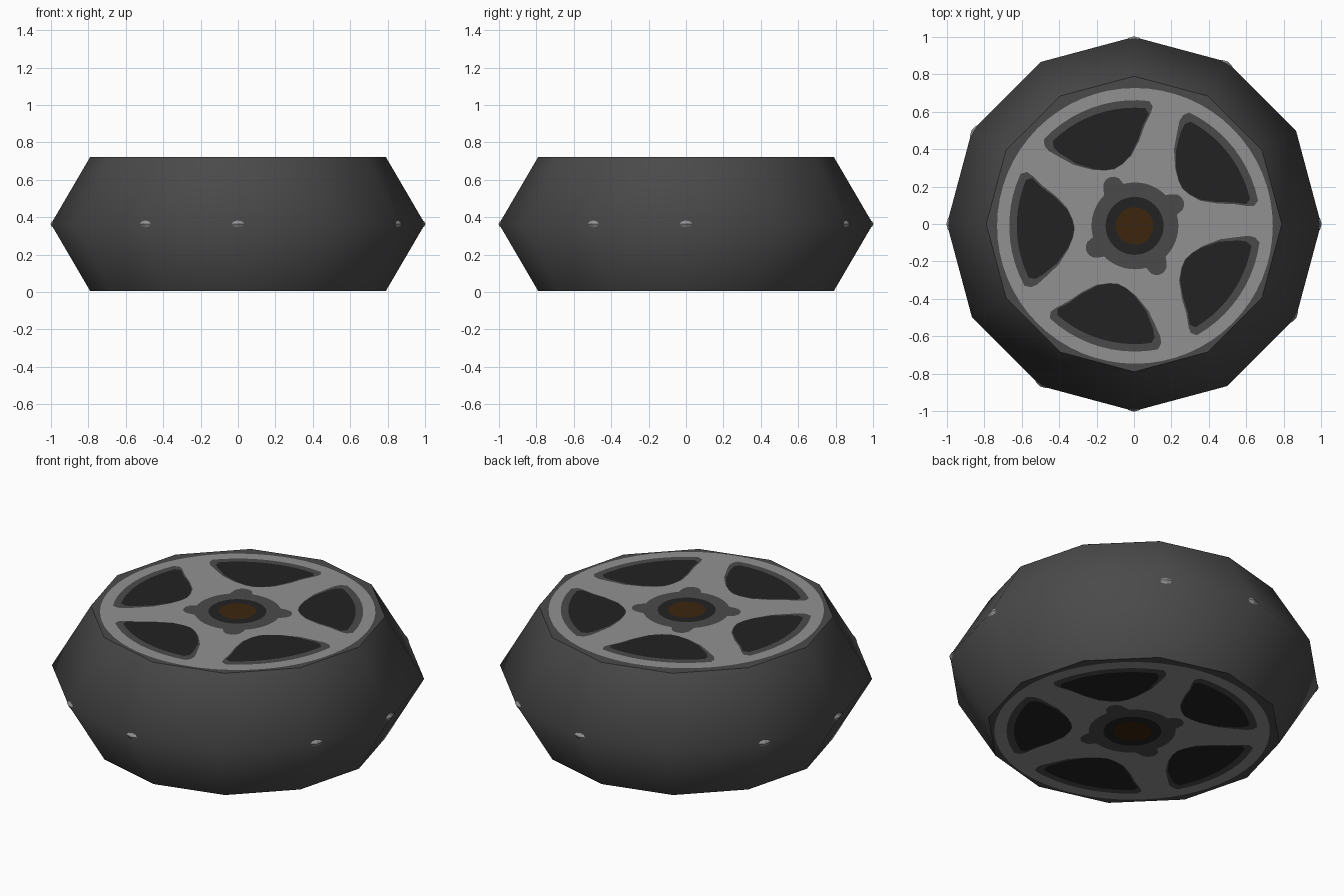
import bpy, math
from mathutils import Vector

if "Cube" in bpy.data.objects:
    bpy.data.objects.remove(bpy.data.objects["Cube"])

H = 0.728          # wheel height
MID = H / 2
STEP = 0.0012      # spacing between painted layers


def material(name, rgb):
    m = bpy.data.materials.new(name)
    m.diffuse_color = (*rgb, 1)
    m.use_nodes = True
    m.node_tree.nodes["Principled BSDF"].inputs["Base Color"].default_value = m.diffuse_color
    return m


RUBBER = material("dark_rubber_grey", (0.068, 0.068, 0.068))
SILVER = material("rim_grey", (0.285, 0.285, 0.285))
BLACK = material("opening_black", (0.016, 0.016, 0.016))
BROWN = material("axle_brown", (0.045, 0.019, 0.004))


def build(name, verts, faces, mat):
    me = bpy.data.meshes.new(name)
    me.from_pydata(verts, [], faces)
    me.materials.append(mat)
    me.update()
    ob = bpy.data.objects.new(name, me)
    bpy.context.collection.objects.link(ob)
    return ob


def polar(r, deg, cx=0.0, cy=0.0):
    a = math.radians(deg)
    return (cx + r * math.cos(a), cy + r * math.sin(a))


def circle(r, n=48, cx=0.0, cy=0.0):
    return [polar(r, 360 * i / n, cx, cy) for i in range(n)]


def painted(name, outlines, mat, layer):
    """Lay flat outlines on both the top and the bottom of the wheel."""
    for side in ("top", "bottom"):
        verts, faces = [], []
        z = H - 0.005 + layer * STEP if side == "top" else 0.005 - layer * STEP
        for pts in outlines:
            start = len(verts)
            verts += [(x, y, z) for x, y in pts]
            idx = list(range(start, len(verts)))
            faces.append(idx if side == "top" else idx[::-1])
        build(f"{side}_{name}", verts, faces, mat)


# Tyre: twelve-sided barrel with smooth sides and flat caps
N = 12
levels = [(0.79, 0.005), (1.0, MID), (0.79, H - 0.005)]
ring = [[Vector((*polar(r, 30 * i), z)) for i in range(N)] for r, z in levels]
faces = [(k * N + i, k * N + (i + 1) % N, (k + 1) * N + (i + 1) % N, (k + 1) * N + i)
         for k in range(2) for i in range(N)]
faces += [list(range(N))[::-1], list(range(2 * N, 3 * N))]
tyre = build("tyre", [v for r in ring for v in r], faces, RUBBER)
for p in tyre.data.polygons:
    p.use_smooth = abs(p.normal.z) < 0.9

# Thin tyre lip plates bring the caps to full height
painted("lip", [circle(0.79, 12)], RUBBER, 0.5)

# Rim disc
painted("rim_disc", [circle(0.737, 64, 0.005, -0.01)], SILVER, 1.5)

# Five spoke openings: outer arc, then (angle, radius) points round the inside
def opening(arc_r, a0, a1, inside, centre):
    arc = [(a0 + (a1 - a0) * i / 10, arc_r) for i in range(11)]
    return [polar(r, a + centre, 0.005, -0.01) for a, r in arc + inside]


frame_in = [(28.5, 0.645), (29, 0.61), (27.5, 0.54), (25, 0.46), (17, 0.375), (8, 0.335), (0, 0.322),
            (-8, 0.335), (-17, 0.375), (-23, 0.46), (-25.5, 0.54), (-28, 0.61), (-28.5, 0.645)]
hole_in = [(26, 0.605), (26, 0.56), (23.5, 0.46), (16, 0.375), (8, 0.337), (0, 0.325),
           (-8, 0.337), (-16, 0.375), (-22, 0.46), (-24.5, 0.54), (-27, 0.605)]
centres = [38 + 72 * k for k in range(5)]
painted("opening_frames", [opening(0.672, -26.5, 26.5, frame_in, c) for c in centres], RUBBER, 2.25)
painted("openings", [opening(0.632, -25, 24, hole_in, c) for c in centres], BLACK, 3)

# Hub plate with four rounded lobes
hub = []
for i in range(96):
    a = 360 * i / 96
    d = (a - 29 + 45) % 90 - 45          # angle from the nearest lobe
    s = 0.245 * math.sin(math.radians(d))
    r = 0.232
    if abs(s) < 0.058:
        r = max(r, 0.235 * math.cos(math.radians(d)) + math.sqrt(0.058 ** 2 - s * s))
    hub.append(polar(r, a, 0.005, -0.01))
painted("hub_plate", [hub], RUBBER, 2.25)
painted("hub_ring", [circle(0.155, 40, 0.003, -0.01)], BLACK, 3)
painted("axle_cap", [circle(0.1, 32, 0.003, -0.01)], BROWN, 4)

# Worn grey specks at tyre corners, folded over the corner
verts, faces = [], []
for i in (0, 2, 3, 5, 6, 8, 9, 11):
    c = ring[1][i]
    around = [(ring[1][(i + 1) % N], 0.036), (ring[2][i], 0.022),
              (ring[1][i - 1], 0.036), (ring[0][i], 0.022)]
    tips = [(p - c).normalized() * d for p, d in around]
    b = len(verts)
    out = Vector((c.x, c.y, 0)) * 0.003
    pts = [c + out]
    for k in range(4):
        pts += [c + out + tips[k], c + out + (tips[k] + tips[(k + 1) % 4]) * 0.68]
    verts += pts
    faces += [(b, b + 1 + k, b + 1 + (k + 1) % 8) for k in range(8)]
build("tyre_specks", verts, faces, SILVER)
